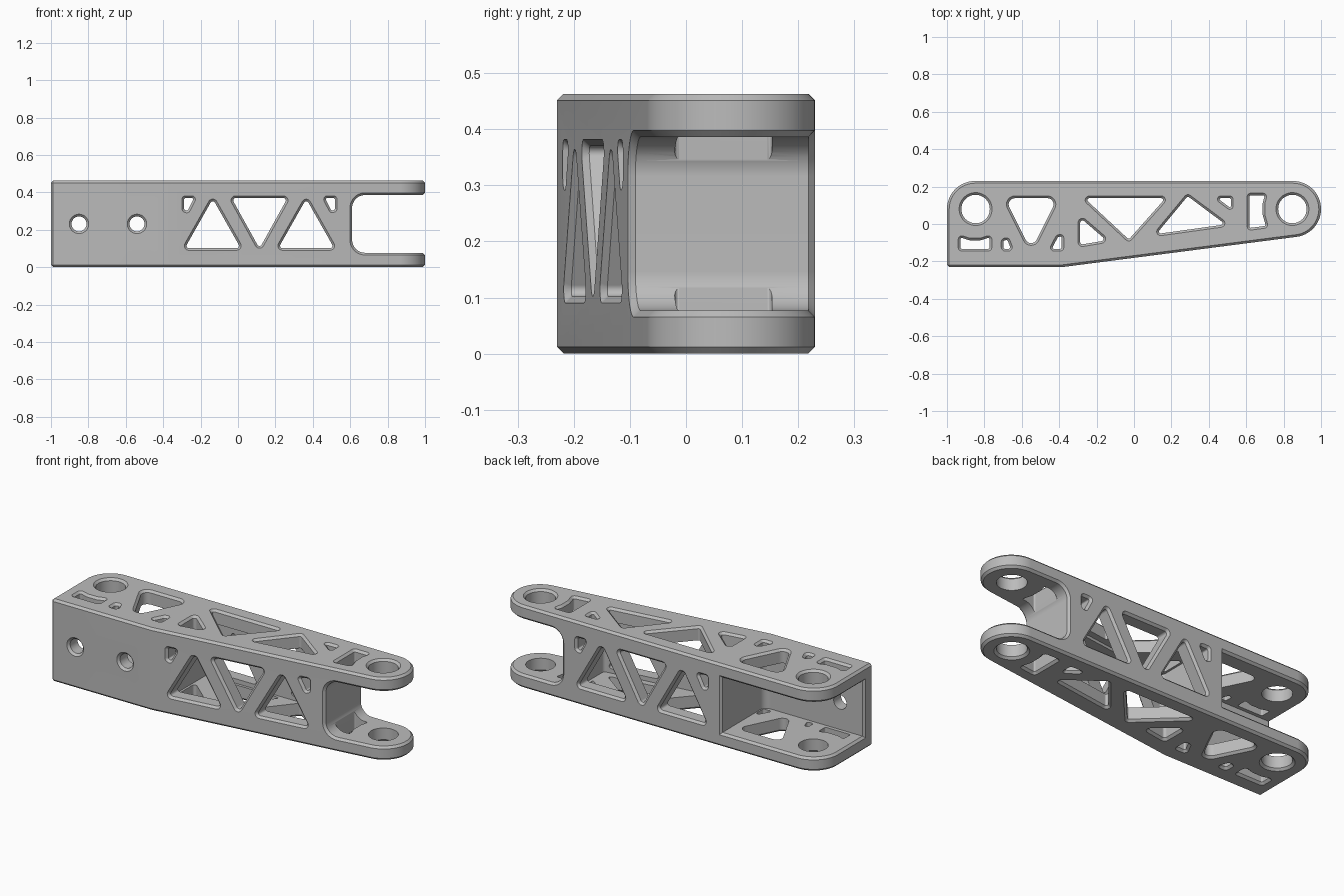
import bpy, bmesh, math
from mathutils import Vector

cube = bpy.data.objects.get("Cube")
if cube:
    bpy.data.objects.remove(cube, do_unlink=True)

HEIGHT, BACK, WALL, CHAMFER = 0.463, 0.23, 0.077, 0.012
PIN_X, PIN_Y, PIN_R = 0.847, 0.08, 0.088
KINK, SLOPE = -0.38, 0.1285


def front(x):
    """Depth of the front face, which tapers past the kink."""
    return -BACK + max(0, x - KINK) * SLOPE


def arc(cx, cy, r, start, end, steps):
    return [Vector((cx + r * math.cos(math.radians(start + (end - start) * i / steps)),
                    cy + r * math.sin(math.radians(start + (end - start) * i / steps))))
            for i in range(steps + 1)]


def circle(cx, cy, r):
    return arc(cx, cy, r, 0, 360, 48)[:-1]


def counter_clockwise(pts):
    area = sum(a.x * b.y - b.x * a.y for a, b in zip(pts, pts[1:] + pts[:1]))
    return pts if area > 0 else pts[::-1]


def rounded(points, r, steps=8):
    """Polygon with every corner filleted to radius r."""
    pts = [Vector(p) for p in points]
    loop = []
    for i, p in enumerate(pts):
        u = (pts[i - 1] - p).normalized()
        v = (pts[(i + 1) % len(pts)] - p).normalized()
        half = u.angle(v) / 2
        centre = p + (u + v).normalized() * r / math.sin(half)
        t = r / math.tan(half)
        a, b = p + u * t - centre, p + v * t - centre
        sweep = a.angle(b)
        for k in range(steps + 1):
            f = k / steps
            loop.append(centre + (a * math.sin((1 - f) * sweep) + b * math.sin(f * sweep)) / math.sin(sweep))
    return counter_clockwise(loop)


def offset(loop, d):
    out = []
    for i, p in enumerate(loop):
        e1 = (p - loop[i - 1]).normalized()
        e2 = (loop[(i + 1) % len(loop)] - p).normalized()
        n1, n2 = Vector((e1.y, -e1.x)), Vector((e2.y, -e2.x))
        out.append(p + (n1 + n2) * d / (1 + n1.dot(n2)))
    return out


def loft(bm, rings):
    rows = [[bm.verts.new(p) for p in ring] for ring in rings]
    n = len(rows[0])
    for a, b in zip(rows, rows[1:]):
        for i in range(n):
            bm.faces.new((a[i], a[(i + 1) % n], b[(i + 1) % n], b[i]))
    bm.faces.new(rows[0][::-1])
    bm.faces.new(rows[-1])


def make_object(name, bm):
    bmesh.ops.recalc_face_normals(bm, faces=bm.faces[:])
    mesh = bpy.data.meshes.new(name)
    bm.to_mesh(mesh)
    bm.free()
    obj = bpy.data.objects.new(name, mesh)
    bpy.context.collection.objects.link(obj)
    return obj


def upright(loop, z0, z1):
    bm = bmesh.new()
    loft(bm, [[(p.x, p.y, z) for p in loop] for z in (z0, z1)])
    return bm


def cut(body, bm):
    cutter = make_object("cutter", bm)
    cutter.hide_render = True
    mod = body.modifiers.new("cut", 'BOOLEAN')
    mod.operation, mod.solver, mod.object = 'DIFFERENCE', 'EXACT', cutter
    bpy.context.view_layer.objects.active = body
    bpy.ops.object.modifier_apply(modifier=mod.name)
    bpy.data.objects.remove(cutter, do_unlink=True)


# Outer arm: rounded back corner, round fork end, tapered front
tilt = math.degrees(math.atan(SLOPE))
outline = [Vector((-1, -BACK)), Vector((KINK, -BACK))]
outline += arc(0.85, PIN_Y, 0.15, -90 + tilt, 90, 28)
outline += arc(-0.85, PIN_Y, 0.15, 90, 180, 14)
arm = make_object("slotted_arm", upright(outline, 0, HEIGHT))

# Fork slot, open at the right end
slot = rounded([(0.61, WALL), (1.5, WALL), (1.5, HEIGHT - WALL), (0.61, HEIGHT - WALL)], 0.07, 12)
bm = bmesh.new()
loft(bm, [[(p.x, y, p.y) for p in slot] for y in (-0.5, 0.5)])
cut(arm, bm)

# Pocket, open at the left end and the back
pocket = rounded([(KINK, 0.6), (-1.4, 0.6), (-1.4, WALL - BACK), (KINK, WALL - BACK)], 0.04)
cut(arm, upright(pocket, WALL, HEIGHT - WALL))

# Chamfer all outer edges
bm = bmesh.new()
bm.from_mesh(arm.data)
bmesh.ops.remove_doubles(bm, verts=bm.verts[:], dist=0.00001)
bmesh.ops.dissolve_limit(bm, angle_limit=0.002, verts=bm.verts[:], edges=bm.edges[:])
sharp = [e for e in bm.edges if e.is_manifold and e.is_convex and e.calc_face_angle() > 0.7]
bmesh.ops.bevel(bm, geom=sharp, offset=CHAMFER, offset_type='OFFSET', segments=1,
                profile=0.5, affect='EDGES', clamp_overlap=False)
bm.to_mesh(arm.data)
bm.free()

# Hollow middle between the two cross webs
x0, x1 = -0.30, 0.535
hollow = rounded([(x0, front(x0) + WALL), (x1, front(x1) + WALL),
                  (x1, BACK - WALL), (x0, BACK - WALL)], 0.02)
cut(arm, upright(hollow, WALL, HEIGHT - WALL))

# Openings through the top and bottom plates
plate_holes = [circle(s * PIN_X, PIN_Y, PIN_R) for s in (-1, 1)]
plate_holes += [rounded(pts, r) for pts, r in [
    ([(-0.71, 0.15), (-0.39, 0.15), (-0.55, -0.17)], 0.045),
    ([(-0.295, 0.15), (0.195, 0.15), (-0.027, -0.10)], 0.022),
    ([(-0.30, 0.06), (-0.30, -0.125), (-0.12, -0.095)], 0.025),
    ([(0.09, -0.07), (0.285, 0.165), (0.52, -0.01)], 0.022),
    ([(0.41, 0.15), (0.53, 0.15), (0.53, 0.06)], 0.018),
    ([(0.605, 0.165), (0.715, 0.165), (0.70, 0.11), (0.70, 0.05), (0.72, -0.02), (0.605, -0.035)], 0.02),
    ([(-0.94, -0.145), (-0.76, -0.145), (-0.76, -0.055), (-0.82, -0.075),
      (-0.88, -0.075), (-0.94, -0.055)], 0.02),
    ([(-0.71, -0.145), (-0.64, -0.145), (-0.67, -0.07), (-0.71, -0.08)], 0.022),
    ([(-0.46, -0.145), (-0.375, -0.145), (-0.375, -0.05), (-0.415, -0.06)], 0.02)]]
bm = bmesh.new()
for loop in plate_holes:
    wide, tight = offset(loop, CHAMFER), offset(loop, -CHAMFER)
    loft(bm, [[(p.x, p.y, z) for p in ring] for ring, z in (
        (wide, -CHAMFER), (tight, CHAMFER), (tight, HEIGHT - CHAMFER), (wide, HEIGHT + CHAMFER))])
cut(arm, bm)

# Openings through the front and back walls
corner = [(-0.30, 0.382), (-0.215, 0.382), (-0.265, 0.285), (-0.30, 0.30)]
wall_holes = [circle(x, HEIGHT / 2, 0.052) for x in (-0.85, -0.54)]
wall_holes += [rounded(pts, r) for pts, r in [
    ([(-0.305, 0.09), (-0.135, 0.39), (0.035, 0.09)], 0.025),
    ([(0.195, 0.09), (0.365, 0.39), (0.535, 0.09)], 0.025),
    ([(-0.055, 0.382), (0.285, 0.382), (0.115, 0.075)], 0.025),
    (corner, 0.02),
    ([(0.23 - x, z) for x, z in corner], 0.02)]]
bm = bmesh.new()
for loop in wall_holes:
    wide, tight = offset(loop, CHAMFER), offset(loop, -CHAMFER)
    loft(bm, [[(p.x, front(p.x) - CHAMFER, p.y) for p in wide],
              [(p.x, front(p.x) + CHAMFER, p.y) for p in tight],
              [(p.x, BACK - CHAMFER, p.y) for p in tight],
              [(p.x, BACK + CHAMFER, p.y) for p in wide]])
cut(arm, bm)

# Plain grey metal
metal = bpy.data.materials.new("grey_metal")
metal.use_nodes = True
colour = (0.5, 0.5, 0.5, 1)
metal.diffuse_color = colour
metal.node_tree.nodes["Principled BSDF"].inputs["Base Color"].default_value = colour
arm.data.materials.clear()
arm.data.materials.append(metal)
for face in arm.data.polygons:
    face.material_index = 0

bpy.ops.object.select_all(action='DESELECT')
arm.select_set(True)
bpy.context.view_layer.objects.active = arm
bpy.ops.object.shade_smooth_by_angle(angle=math.radians(30))
weighted = arm.modifiers.new("even_shading", 'WEIGHTED_NORMAL')
weighted.keep_sharp = True
